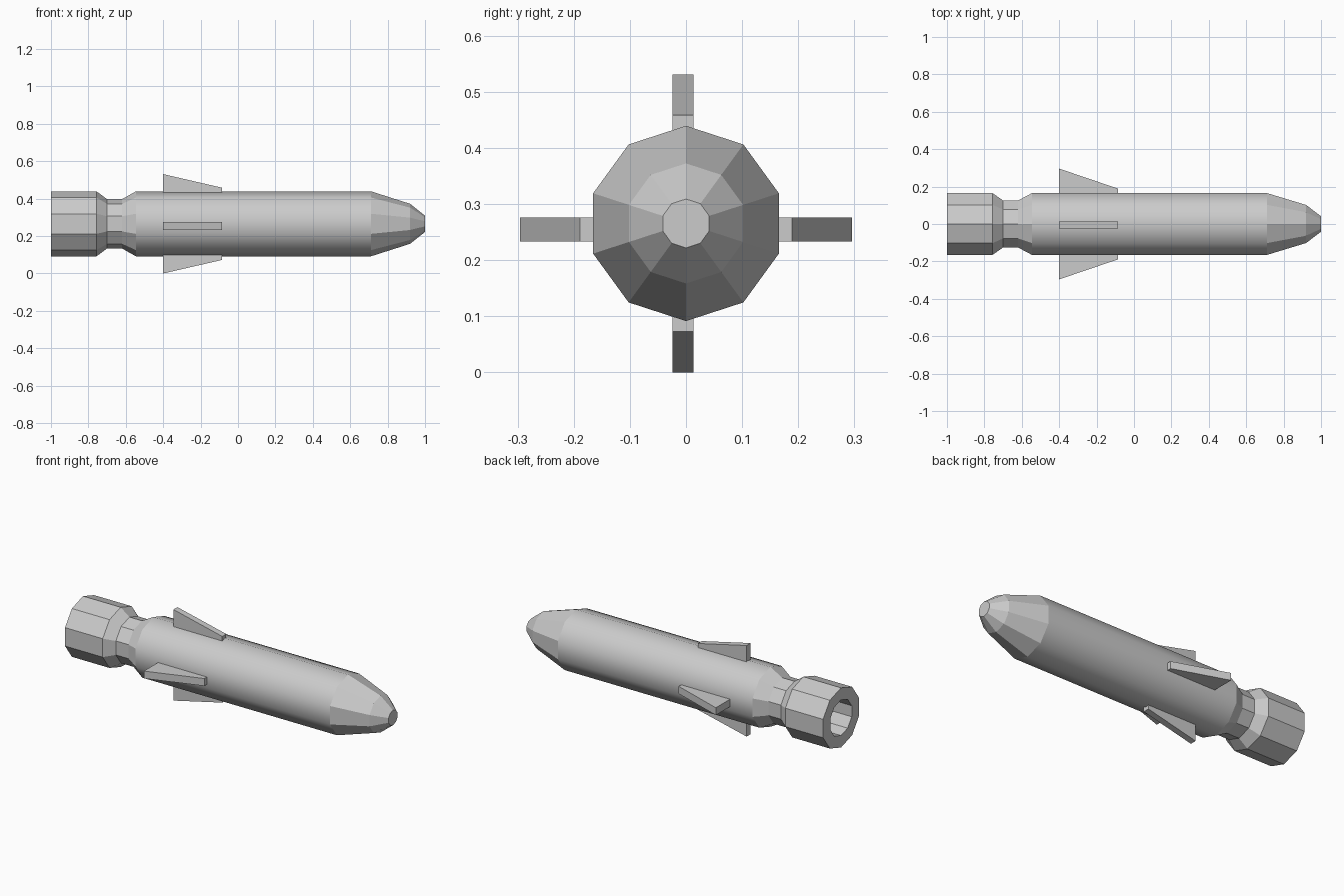
import bpy, bmesh
from math import sin, cos, pi

if "Cube" in bpy.data.objects:
    bpy.data.objects.remove(bpy.data.objects["Cube"])

ZC = 0.2655   # height of the long axis
SIDES = 10


def make_object(name, bm):
    bmesh.ops.recalc_face_normals(bm, faces=bm.faces)
    mesh = bpy.data.meshes.new(name)
    bm.to_mesh(mesh)
    bm.free()
    obj = bpy.data.objects.new(name, mesh)
    bpy.context.collection.objects.link(obj)
    return obj


def lathe(name, profile, cap_start=False, cap_end=False, smooth=False):
    """Revolve (x, radius) points about the long axis."""
    bm = bmesh.new()
    rings = []
    for x, r in profile:
        rings.append([bm.verts.new((x, r * sin(2 * pi * i / SIDES),
                                    ZC + r * cos(2 * pi * i / SIDES)))
                      for i in range(SIDES)])
    for a, b in zip(rings, rings[1:]):
        for i in range(SIDES):
            j = (i + 1) % SIDES
            bm.faces.new((a[i], a[j], b[j], b[i])).smooth = smooth
    if cap_start:
        bm.faces.new(rings[0])
    if cap_end:
        bm.faces.new(rings[-1])
    return make_object(name, bm)


def fin(name, direction, thickness, offset):
    """Tapered fin: direction is the (y, z) way it points from the axis."""
    dy, dz = direction
    outline = [(-0.40, 0.12), (-0.40, 0.296 if dy else 0.2655),
               (-0.085, 0.189 if dy else 0.193), (-0.085, 0.12)]
    bm = bmesh.new()
    sides = []
    for s in (-0.5, 0.5):
        t = offset + s * thickness
        sides.append([bm.verts.new((x, dy * r + abs(dz) * t,
                                    ZC + dz * r + abs(dy) * t))
                      for x, r in outline])
    a, b = sides
    bm.faces.new(a)
    bm.faces.new(b)
    for i in range(4):
        j = (i + 1) % 4
        bm.faces.new((a[i], a[j], b[j], b[i]))
    return make_object(name, bm)


# Main tube, smooth shaded
lathe("body_tube", [(-0.545, 0.174), (0.71, 0.174)], smooth=True)

# Faceted nose
lathe("nose_cone", [(0.71, 0.174), (0.92, 0.107), (1.0, 0.0435)], cap_end=True)

# Waist and hollow exhaust nozzle
lathe("tail_nozzle", [(-0.545, 0.174), (-0.62, 0.132), (-0.70, 0.132),
                      (-0.757, 0.174), (-1.0, 0.174), (-1.0, 0.104),
                      (-0.76, 0.104)], cap_end=True)

# Four fins
for label, d in (("top", (0, 1)), ("bottom", (0, -1))):
    fin(label + "_fin", d, 0.037, -0.0055)
for label, d in (("left", (-1, 0)), ("right", (1, 0))):
    fin(label + "_fin", d, 0.043, -0.011)
